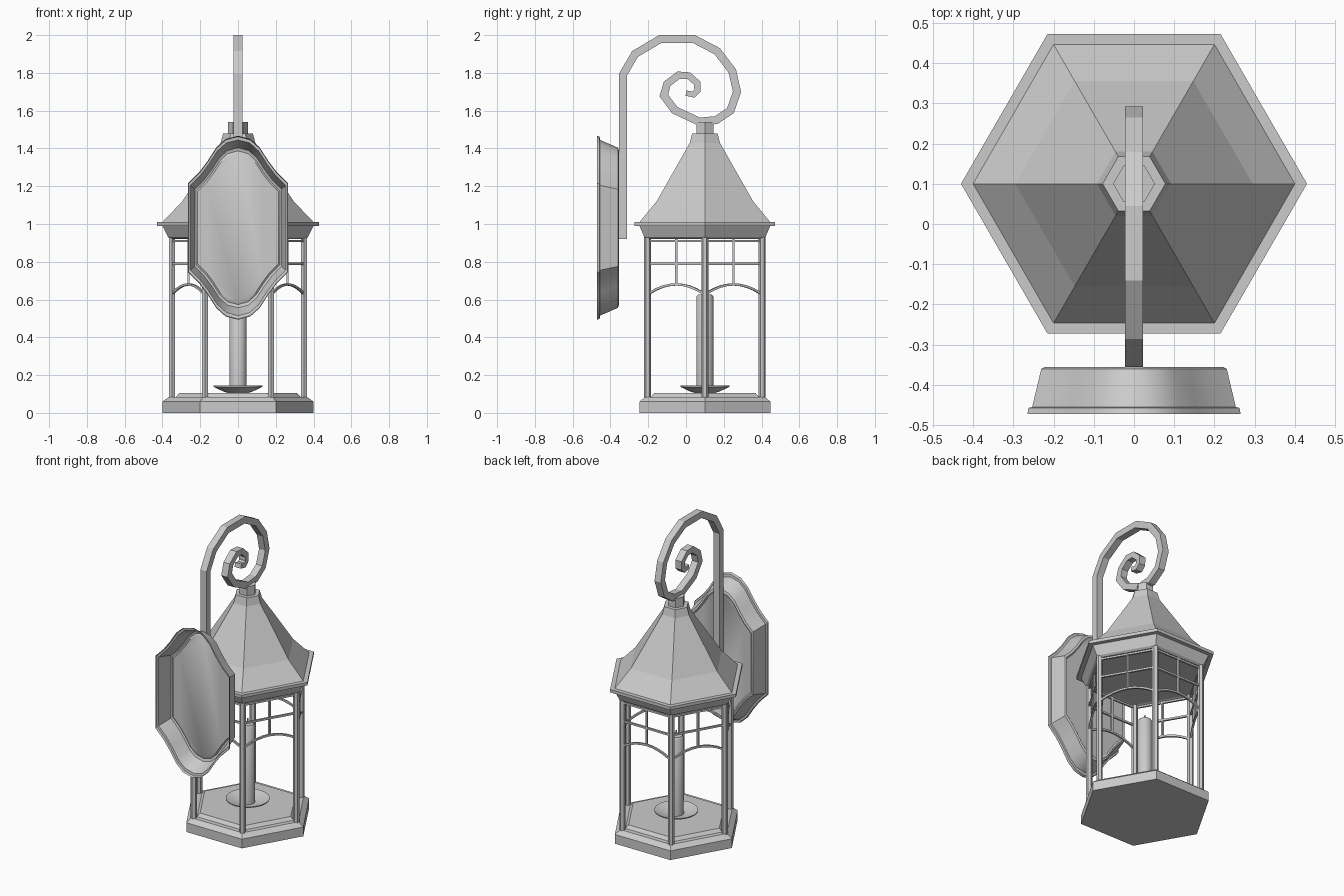
import bpy, bmesh, math
from mathutils import Vector, Matrix

if "Cube" in bpy.data.objects:
    bpy.data.objects.remove(bpy.data.objects["Cube"])

CY = 0.1  # lantern axis sits at y = 0.1


def finish(name, bm, smooth=False):
    bmesh.ops.remove_doubles(bm, verts=bm.verts, dist=1e-5)
    bmesh.ops.recalc_face_normals(bm, faces=bm.faces)
    me = bpy.data.meshes.new(name)
    bm.to_mesh(me)
    bm.free()
    ob = bpy.data.objects.new(name, me)
    bpy.context.collection.objects.link(ob)
    if smooth:
        bpy.ops.object.select_all(action='DESELECT')
        ob.select_set(True)
        bpy.context.view_layer.objects.active = ob
        bpy.ops.object.shade_smooth_by_angle(angle=math.radians(35))
    return ob


def loft(bm, rings, closed_ends=True):
    """Bridge equal-length closed rings of points, capping both ends if asked."""
    rows = [[bm.verts.new(p) for p in r] for r in rings]
    n = len(rows[0])
    for a, b in zip(rows, rows[1:]):
        for i in range(n):
            j = (i + 1) % n
            bm.faces.new((a[i], a[j], b[j], b[i]))
    if closed_ends:
        bm.faces.new(rows[0])
    bm.faces.new(rows[-1])


def circle(r, z, n):
    return [(r * math.cos(2 * math.pi * i / n), CY + r * math.sin(2 * math.pi * i / n), z)
            for i in range(n)]


def turned(name, profile, n=6, smooth=False):
    bm = bmesh.new()
    loft(bm, [circle(r, z, n) for r, z in profile])
    return finish(name, bm, smooth)


def bar(bm, p, q, r, sides=4, twist=math.pi / 4):
    p, q = Vector(p), Vector(q)
    d = q - p
    rot = d.to_track_quat('Z', 'Y').to_matrix().to_4x4()
    m = Matrix.Translation((p + q) / 2) @ rot @ Matrix.Rotation(twist, 4, 'Z')
    bmesh.ops.create_cone(bm, cap_ends=True, segments=sides, radius1=r, radius2=r,
                          depth=d.length, matrix=m)


# Hexagonal base, roof and finial
turned("base", [(0.40, 0), (0.40, 0.06), (0.365, 0.085), (0.33, 0.085), (0.31, 0.105)])
turned("roof", [(0.34, 0.925), (0.355, 0.92), (0.37, 0.93), (0.40, 0.99), (0.43, 0.99),
                (0.43, 1.01), (0.40, 1.01), (0.295, 1.12), (0.092, 1.43), (0.078, 1.48)])
turned("finial", [(0.052, 1.475), (0.052, 1.54)])

# Candle with wick and drip saucer
turned("candle", [(0.045, 0.10), (0.045, 0.615), (0.036, 0.628)], 16, True)
turned("wick", [(0.006, 0.62), (0.004, 0.66)], 6)
turned("saucer", [(0.05, 0.105), (0.075, 0.112), (0.13, 0.138), (0.13, 0.144),
                  (0.075, 0.125), (0.05, 0.12)], 24, True)

# Corner posts and window tracery on the six sides
posts, bars = bmesh.new(), bmesh.new()
R = 0.35
corners = [Vector((R * math.cos(k * math.pi / 3), CY + R * math.sin(k * math.pi / 3), 0))
           for k in range(6)]
for k in range(6):
    a, b = corners[k], corners[(k + 1) % 6]
    bar(posts, a + Vector((0, 0, 0.08)), a + Vector((0, 0, 0.93)), 0.019, 6, 0)

    def at(t, z):
        p = a.lerp(b, t)
        return (p.x, p.y, z)
    w = 0.0085
    bar(bars, at(0, 0.79), at(1, 0.79), w)
    bar(bars, at(0, 0.91), at(1, 0.91), w)
    bar(bars, at(0.5, 0.68), at(0.5, 0.92), w)
    arch = []
    for i in range(9):
        t = i / 8
        arch.append(at(0.04 + 0.92 * t, 0.635 + 0.045 * (1 - (2 * t - 1) ** 2)))
    for p, q in zip(arch, arch[1:]):
        bar(bars, p, q, w)
finish("corner_posts", posts)
finish("window_tracery", bars)

# Scrolled hanging strap: mitred flat band along a (y, z) path
path = [(-0.334, 0.92), (-0.334, 1.79), (-0.27, 1.90), (-0.135, 1.98), (0.04, 1.98),
        (0.165, 1.915), (0.245, 1.81), (0.27, 1.70), (0.235, 1.60), (0.16, 1.55),
        (0.07, 1.542), (-0.06, 1.603), (-0.117, 1.68), (-0.10, 1.742), (-0.04, 1.788),
        (0.015, 1.785), (0.06, 1.745), (0.06, 1.705), (0.04, 1.685), (0.0, 1.693)]
pts = [Vector(p) for p in path]
rings = []
for i, p in enumerate(pts):
    d1 = (p - pts[max(i - 1, 0)]).normalized() if i else (pts[1] - p).normalized()
    d2 = (pts[i + 1] - p).normalized() if i < len(pts) - 1 else d1
    t = (d1 + d2).normalized()
    h = (0.021 if i < 13 else 0.021 - 0.001 * (i - 12)) / max(t.dot(d1), 0.5)
    n = Vector((-t.y, t.x)) * h
    rings.append([(s * 0.0225, (p + e * n).x, (p + e * n).y)
                  for s, e in ((-1, -1), (1, -1), (1, 1), (-1, 1))])
bm = bmesh.new()
loft(bm, rings)
finish("scroll_strap", bm)

# Hollow wall plate, open toward the wall: ogee outline lofted in depth
quarter = [(0.265, 0.235), (0.205, 0.295), (0.16, 0.355), (0.115, 0.425), (0.065, 0.47)]
outline = (quarter + [(0, 0.487)] + [(-x, z) for x, z in reversed(quarter)]
           + [(-x, -z) for x, z in quarter] + [(0, -0.487)]
           + [(x, -z) for x, z in reversed(quarter)])
steps = [(1.0, -0.472), (0.99, -0.457), (0.955, -0.455), (0.87, -0.36),
         (0.835, -0.355), (0.81, -0.362)]
bm = bmesh.new()
loft(bm, [[(x * s, y, 0.98 + z * s) for x, z in outline] for s, y in steps],
     closed_ends=False)
finish("wall_plate", bm, True)
